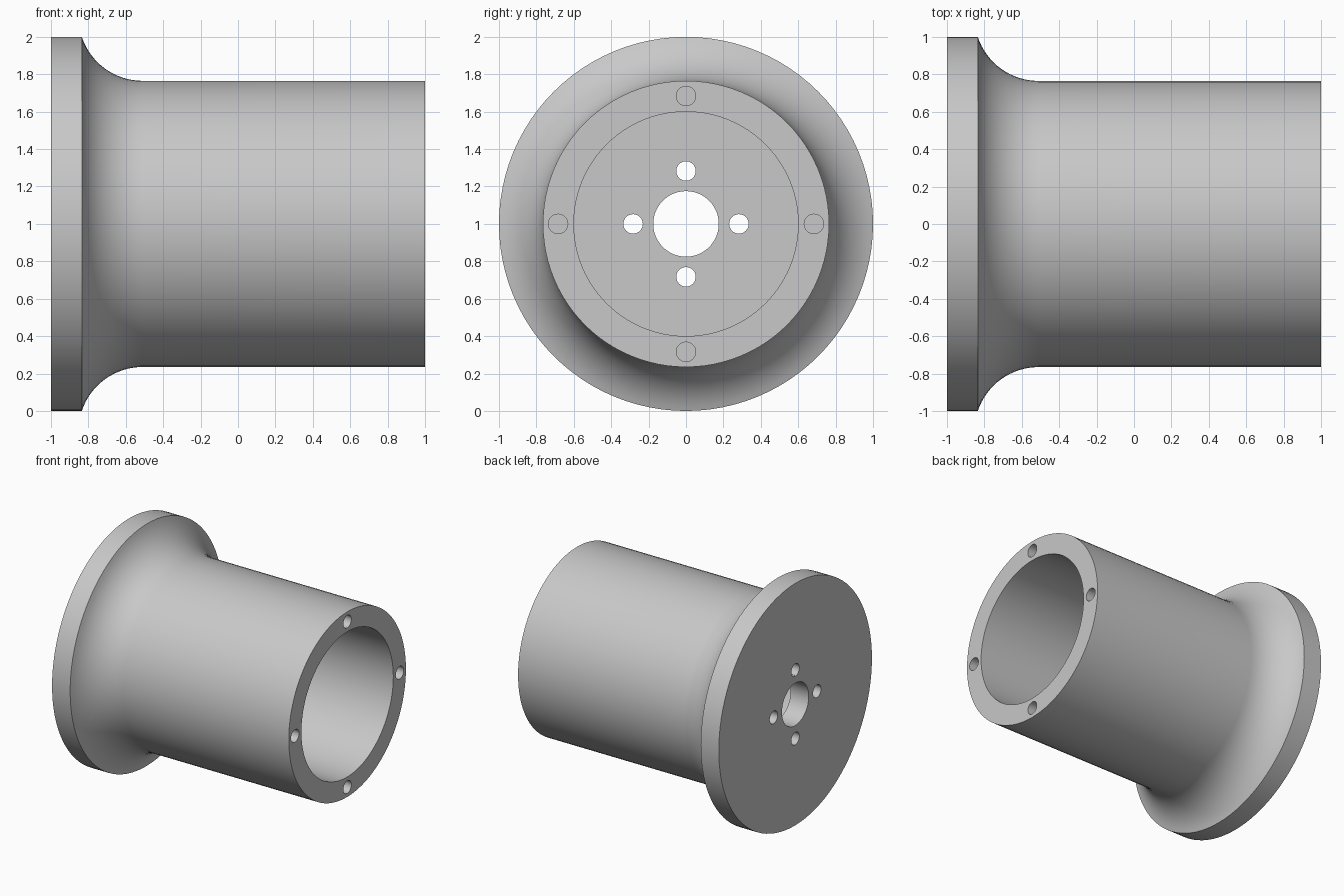
import bpy, bmesh, math
from mathutils import Matrix, Vector

if "Cube" in bpy.data.objects:
    bpy.data.objects.remove(bpy.data.objects["Cube"], do_unlink=True)

AXIS_Z = 1.0
BODY_R, FLANGE_R, BORE_R, HUB_R = 0.765, 1.0, 0.6, 0.175
FLANGE_X, FILLET_X = -0.835, -0.51

grey = bpy.data.materials.new("plain grey")
grey.use_nodes = True
colour = (0.58, 0.58, 0.58, 1)
grey.diffuse_color = colour
grey.node_tree.nodes["Principled BSDF"].inputs["Base Color"].default_value = colour


def add_object(name, bm):
    bmesh.ops.recalc_face_normals(bm, faces=bm.faces)
    mesh = bpy.data.meshes.new(name)
    bm.to_mesh(mesh)
    bm.free()
    mesh.materials.append(grey)
    obj = bpy.data.objects.new(name, mesh)
    bpy.context.collection.objects.link(obj)
    return obj


def revolve(name, profile, steps=96):
    """Turn a closed (x, radius) profile around the horizontal axis."""
    bm = bmesh.new()
    verts = [bm.verts.new((x, 0, AXIS_Z + r)) for x, r in profile]
    edges = [bm.edges.new((a, b)) for a, b in zip(verts, verts[1:] + verts[:1])]
    bmesh.ops.spin(bm, geom=verts + edges, cent=(0, 0, AXIS_Z), axis=(1, 0, 0),
                   angle=math.tau, steps=steps, use_merge=True)
    bmesh.ops.remove_doubles(bm, verts=bm.verts, dist=1e-5)
    return add_object(name, bm)


def hole_ring(name, ring_r, x0, x1, hole_r=0.052):
    """Four cylinders along the axis, a quarter turn apart."""
    bm = bmesh.new()
    for i in range(4):
        a = i * math.pi / 2
        centre = Vector(((x0 + x1) / 2, ring_r * math.cos(a), AXIS_Z + ring_r * math.sin(a)))
        bmesh.ops.create_cone(bm, cap_ends=True, segments=32, radius1=hole_r,
                              radius2=hole_r, depth=x1 - x0,
                              matrix=Matrix.Translation(centre) @ Matrix.Rotation(math.pi / 2, 4, 'Y'))
    obj = add_object(name, bm)
    obj.hide_render = True
    return obj


# Concave fillet from the flange rim down to the barrel
dx, dr = FILLET_X - FLANGE_X, FLANGE_R - BODY_R
fillet_r = (dx * dx + dr * dr) / (2 * dr)
sweep = math.asin(dx / fillet_r)
fillet = [(FILLET_X - fillet_r * math.sin(sweep * (1 - i / 16)),
           BODY_R + fillet_r * (1 - math.cos(sweep * (1 - i / 16)))) for i in range(17)]

# Flanged barrel with open bore and central hub hole
profile = ([(-1, HUB_R), (-1, FLANGE_R)] + fillet +
           [(1, BODY_R), (1, BORE_R), (FLANGE_X, BORE_R), (FLANGE_X, HUB_R)])
body = revolve("flanged_barrel", profile)

# Through holes in the floor, blind screw holes in the rim
cutters = [hole_ring("floor_hole_cutter", 0.283, -1.1, FLANGE_X + 0.1),
           hole_ring("rim_hole_cutter", 0.684, 0.7, 1.1)]

bpy.context.view_layer.objects.active = body
for cutter in cutters:
    mod = body.modifiers.new("holes", 'BOOLEAN')
    mod.operation, mod.solver, mod.object = 'DIFFERENCE', 'EXACT', cutter
    bpy.ops.object.modifier_apply(modifier=mod.name)
    bpy.data.objects.remove(cutter, do_unlink=True)

for obj in bpy.context.selected_objects:
    obj.select_set(False)
body.select_set(True)
bpy.ops.object.shade_smooth_by_angle(angle=math.radians(30))
